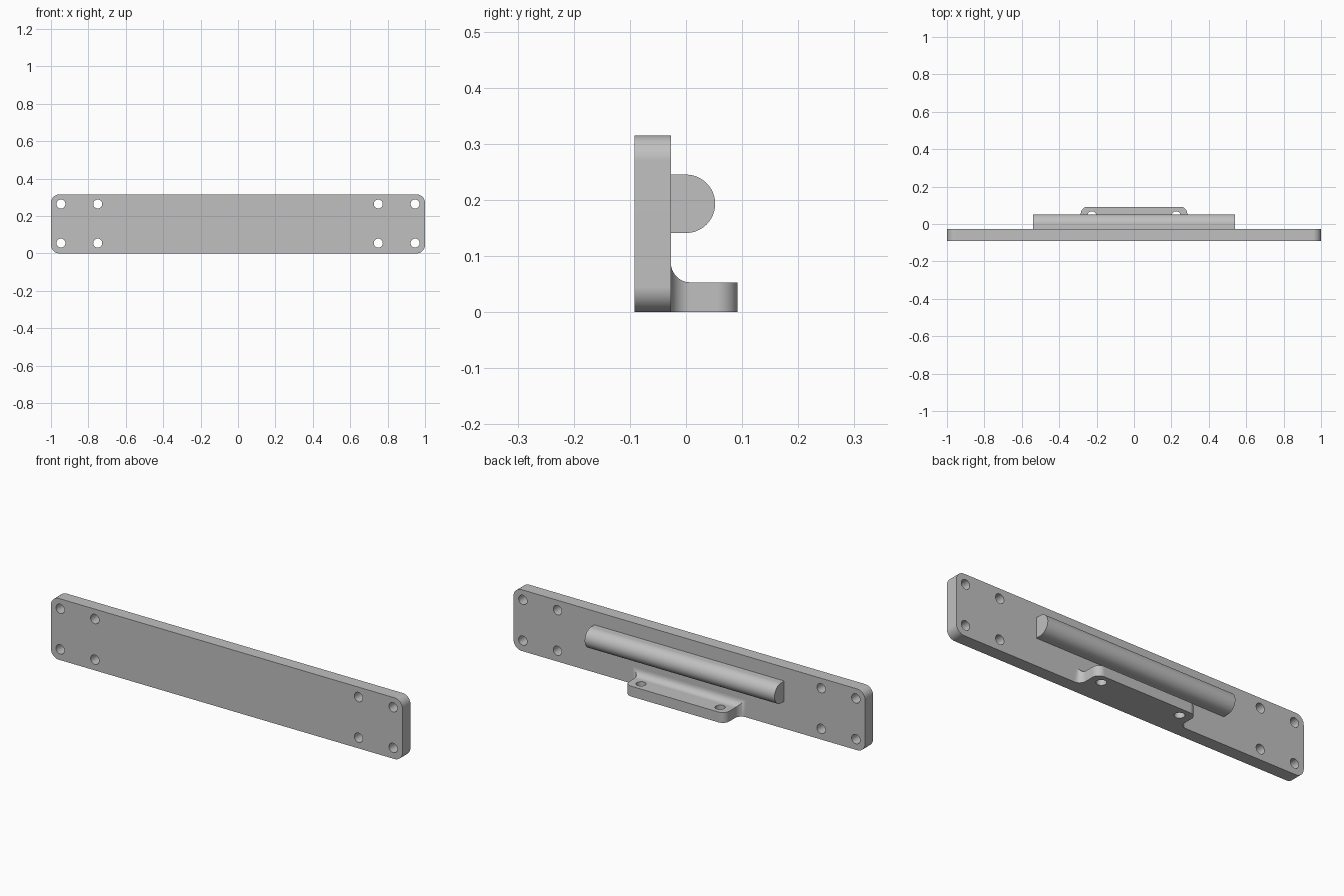
import bpy
import bmesh
from math import cos, sin, radians

cube = bpy.data.objects.get("Cube")
if cube:
    bpy.data.objects.remove(cube, do_unlink=True)

GREY = (0.53, 0.53, 0.53, 1.0)
metal = bpy.data.materials.new("light grey metal")
metal.use_nodes = True
metal.diffuse_color = GREY
metal.node_tree.nodes["Principled BSDF"].inputs["Base Color"].default_value = GREY


def arc(cx, cy, r, start, end, steps=12):
    """Points on an arc, angles in degrees."""
    angles = [radians(start + (end - start) * i / steps) for i in range(steps + 1)]
    return [(cx + r * cos(a), cy + r * sin(a)) for a in angles]


def circle(cx, cy, r, steps=40):
    return arc(cx, cy, r, 0, 360, steps)[:-1]


def prism(name, outline, axis, low, high):
    """Extrude a closed outline along one axis."""
    place = {"X": lambda a, b, t: (t, a, b),
             "Y": lambda a, b, t: (a, t, b),
             "Z": lambda a, b, t: (a, b, t)}[axis]
    bm = bmesh.new()
    ends = [[bm.verts.new(place(a, b, t)) for a, b in outline] for t in (low, high)]
    for ring in ends:
        bm.faces.new(ring)
    n = len(outline)
    for i in range(n):
        j = (i + 1) % n
        bm.faces.new((ends[0][i], ends[0][j], ends[1][j], ends[1][i]))
    bmesh.ops.recalc_face_normals(bm, faces=bm.faces)
    mesh = bpy.data.meshes.new(name)
    bm.to_mesh(mesh)
    bm.free()
    mesh.materials.append(metal)
    obj = bpy.data.objects.new(name, mesh)
    bpy.context.collection.objects.link(obj)
    return obj


def activate(obj):
    bpy.ops.object.select_all(action="DESELECT")
    obj.select_set(True)
    bpy.context.view_layer.objects.active = obj


def cut(obj, cutter, operation="DIFFERENCE"):
    """Apply a boolean and discard the cutter."""
    activate(obj)
    mod = obj.modifiers.new("cut", "BOOLEAN")
    mod.operation = operation
    mod.solver = "EXACT"
    mod.object = cutter
    bpy.ops.object.modifier_apply(modifier=mod.name)
    bpy.data.objects.remove(cutter, do_unlink=True)


def finish(obj):
    activate(obj)
    bpy.ops.object.shade_smooth_by_angle(angle=radians(30))
    mod = obj.modifiers.new("even shading", "WEIGHTED_NORMAL")
    mod.keep_sharp = True


FRONT, BACK, HEIGHT = -0.092, -0.027, 0.315
HOLE = 0.024

# Long mounting plate with rounded corners
R = 0.045
outline = (arc(1 - R, R, R, -90, 0) + arc(1 - R, HEIGHT - R, R, 0, 90)
           + arc(R - 1, HEIGHT - R, R, 90, 180) + arc(R - 1, R, R, 180, 270))
plate = prism("mounting_plate", outline, "Y", FRONT, BACK)

# Four screw holes near each end
for side in (-1, 1):
    for x in (0.75, 0.947):
        for z in (0.055, 0.264):
            cut(plate, prism("drill", circle(side * x, z, HOLE), "Y", -0.2, 0.1))
finish(plate)

# Half-round bar on the back
bar_r, bar_z = 0.052, 0.193
outline = ([(BACK, bar_z - bar_r)] + arc(0, bar_z, bar_r, -90, 90, 32)
           + [(BACK, bar_z + bar_r)])
finish(prism("half_round_bar", outline, "X", -0.54, 0.54))

# Bottom tab: flared at the root, rounded at the outer corners
half, tip, flare, corner = 0.285, 0.092, 0.035, 0.037
right = (arc(-half - flare, BACK + flare, flare, -90, 0)
         + arc(corner - half, tip - corner, corner, 180, 90))
outline = right + [(-x, y) for x, y in reversed(right)]
tab = prism("bottom_tab", outline, "Z", 0, 0.12)

# Tab thickness with a fillet rising to the plate
thick = 0.053
outline = ([(-0.05, -0.05), (0.15, -0.05), (0.15, thick)]
           + arc(BACK + flare, thick + flare, flare, 270, 180)
           + [(-0.05, thick + flare)])
cut(tab, prism("tab_section", outline, "X", -0.4, 0.4), "INTERSECT")

# Two vertical holes in the tab
for side in (-1, 1):
    cut(tab, prism("drill", circle(side * 0.225, 0.044, HOLE), "Z", -0.1, 0.2))
finish(tab)
